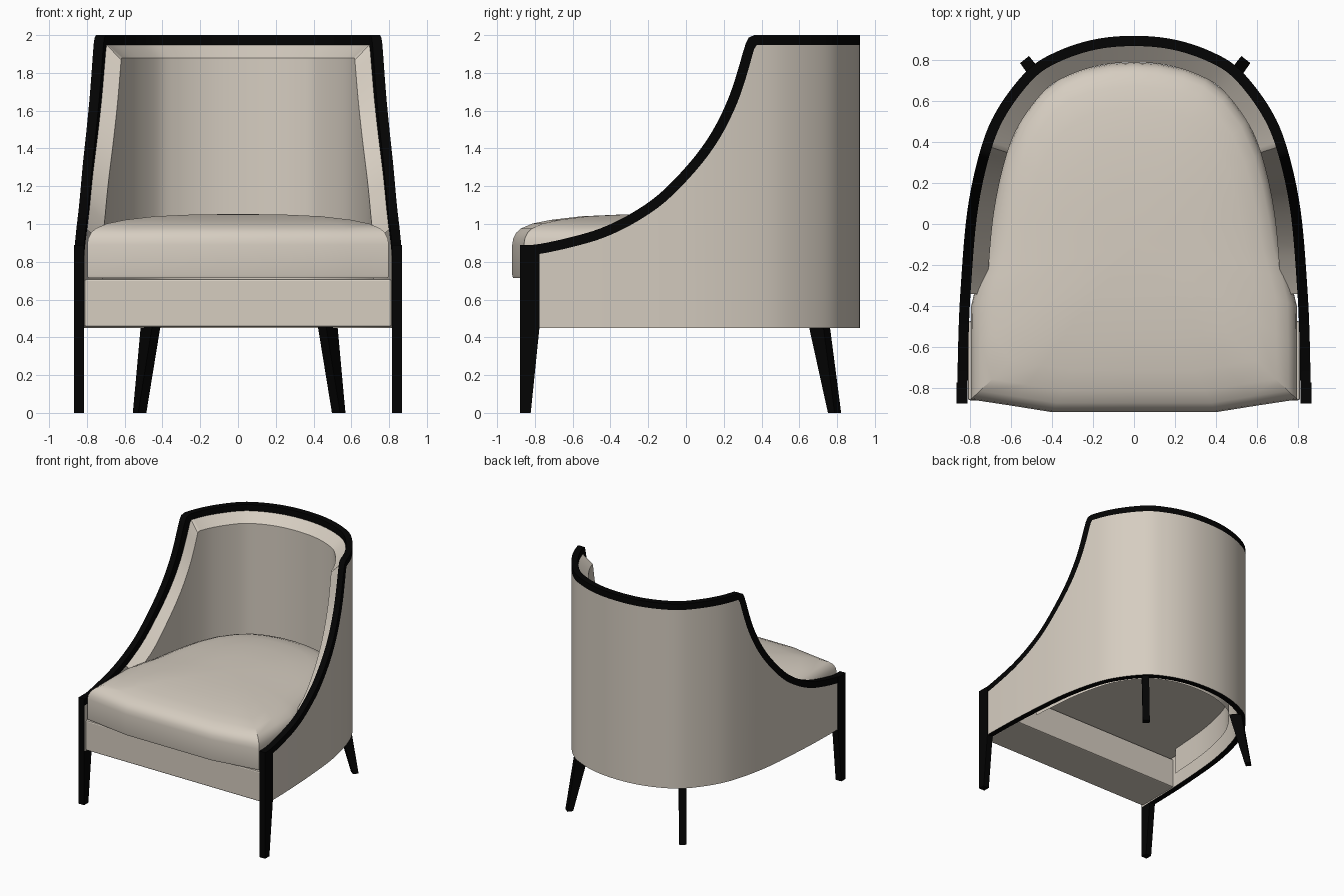
import bpy, bmesh, math
from mathutils import Vector

if "Cube" in bpy.data.objects:
    bpy.data.objects.remove(bpy.data.objects["Cube"])


def material(name, color):
    m = bpy.data.materials.new(name)
    m.use_nodes = True
    m.diffuse_color = color
    m.node_tree.nodes["Principled BSDF"].inputs["Base Color"].default_value = color
    return m


FABRIC = material("beige fabric", (0.67, 0.61, 0.53, 1))
WOOD = material("black wood", (0.001, 0.001, 0.001, 1))


def build(name, verts, faces, mats, indices=None, smooth=True):
    mesh = bpy.data.meshes.new(name)
    mesh.from_pydata(verts, [], faces)
    for m in mats:
        mesh.materials.append(m)
    if indices:
        mesh.polygons.foreach_set("material_index", indices)
    bm = bmesh.new()
    bm.from_mesh(mesh)
    bmesh.ops.recalc_face_normals(bm, faces=bm.faces)
    bm.to_mesh(mesh)
    bm.free()
    obj = bpy.data.objects.new(name, mesh)
    bpy.context.collection.objects.link(obj)
    if smooth:
        bpy.ops.object.select_all(action='DESELECT')
        obj.select_set(True)
        bpy.context.view_layer.objects.active = obj
        bpy.ops.object.shade_smooth_by_angle(angle=math.radians(28))
    return obj


def smooth_path(pts, steps):
    """Catmull-Rom curve through the points."""
    pts = [Vector(p) for p in pts]
    ext = [2 * pts[0] - pts[1]] + pts + [2 * pts[-1] - pts[-2]]
    out = []
    for a, b, c, d in zip(ext, ext[1:], ext[2:], ext[3:]):
        for i in range(steps):
            t = i / steps
            out.append(0.5 * (2 * b + (c - a) * t + (2 * a - 5 * b + 4 * c - d) * t ** 2
                              + (3 * b - a - 3 * c + d) * t ** 3))
    return out + [pts[-1]]


def mirrored(half):
    """Half outline starting away from the centre, ending on it."""
    return half + [(-x, y) for x, y in reversed(half[:-1])]


# U-shaped plan of the shell and the sweep of its top edge
PLAN = smooth_path(mirrored([(.864, -.87), (.86, -.6), (.848, -.32), (.814, .07), (.747, .375),
                             (.662, .57), (.517, .755), (.37, .846), (.19, .903), (0, .92)]), 18)
SWOOP = smooth_path([(-.87, .885), (-.77, .895), (-.61, .93), (-.455, .976), (-.3, 1.05),
                     (-.14, 1.16), (.02, 1.325), (.13, 1.475), (.21, 1.63), (.26, 1.765),
                     (.312, 1.945)], 4)
EDGE = [(-2, .885)] + [tuple(p) for p in SWOOP] + [(.33, 1.985), (.36, 2), (2, 2)]


def top(y):
    """Height of the swept edge."""
    for (y0, z0), (y1, z1) in zip(EDGE, EDGE[1:]):
        if y <= y1:
            return z0 + (z1 - z0) * (y - y0) / (y1 - y0)


def under_trim(y, drop=.052):
    """Swept edge moved inwards by the height of the trim."""
    return min(top(y + drop * math.sin(a)) - drop * math.cos(a)
               for a in (math.pi * (i / 40 - .5) for i in range(41)))


def pad_top(y):
    """Inner edge of the padding, with a wider slope towards the arms."""
    return min(under_trim(y, .055 + .05 * min(max(.37 - y, 0) / .5, 1)), 1.88)


def base(y):
    return .45


def pad_base(y):
    return .49


def sweep(name, rows, mats, indices, closed, start=-9):
    """Sweep rows of (inset, height function) along the plan."""
    verts, count = [], 0
    for i, p in enumerate(PLAN):
        if p.y < start:
            continue
        t = (PLAN[min(i + 1, len(PLAN) - 1)] - PLAN[max(i - 1, 0)]).normalized()
        for inset, height in rows:
            q = p + Vector((-t.y, t.x)) * inset
            verts.append((q.x, q.y, height(q.y)))
        count += 1
    n = len(rows)
    faces, mat_ids = [], []
    for i in range(count - 1):
        for j in range(n if closed else n - 1):
            k = (j + 1) % n
            faces.append((i * n + j, i * n + k, i * n + n + k, i * n + n + j))
            mat_ids.append(indices[j])
    if closed:
        faces += [tuple(range(n)), tuple(range((count - 1) * n, count * n))]
        mat_ids += [0, 0]
    return build(name, verts, faces, mats, mat_ids)


WALL, PAD = .05, .13
sweep("edge_trim", [(0, under_trim), (0, top), (WALL, top), (WALL, under_trim)],
      [WOOD], [0] * 4, True)
sweep("shell_panel", [(WALL, under_trim), (WALL, base), (0, base), (0, under_trim)],
      [FABRIC, WOOD], [0, 1, 0], False)
sweep("back_pad", [(WALL, under_trim), (PAD, pad_top), (PAD, pad_base)],
      [FABRIC], [0, 0], False, start=-.34)


# Seat cushion: outline lofted up the sides and over a soft crown
half = [(0, -.92), (.4, -.92), (.6, -.888), (.798, -.858), (.798, -.6), (.796, -.4),
        (.765, -.27), (.725, -.13), (.695, .05), (.665, .2), (.625, .35), (.555, .51),
        (.455, .64), (.355, .715), (.25, .757), (.12, .783), (0, .79)]
outline = half + [(-x, y) for x, y in half[-2:0:-1]]
rings = [(.995, .715), (1, .73), (1, .89), (.993, .925), (.975, .953), (.945, .976),
         (.87, 1.002), (.75, 1.022), (.55, 1.041), (.3, 1.05)]
n = len(outline)
verts = [(x * k, -.1 + (y + .1) * k, z) for k, z in rings for x, y in outline]
faces = [(r * n + i, r * n + (i + 1) % n, r * n + n + (i + 1) % n, r * n + n + i)
         for r in range(len(rings) - 1) for i in range(n)]
last = len(verts) - n
verts.append((0, -.1, 1.053))
faces += [(last + i, last + (i + 1) % n, last + n) for i in range(n)]
faces.append(tuple(range(n)))
build("seat_cushion", verts, faces, [FABRIC])


def block(name, bottom, upper, mat):
    """Eight-cornered solid between two quads."""
    sides = [(i, (i + 1) % 4, 4 + (i + 1) % 4, 4 + i) for i in range(4)]
    return build(name, bottom + upper, sides + [(0, 1, 2, 3), (4, 5, 6, 7)], [mat], smooth=False)


def rect(x0, x1, y0, y1, z):
    return [(x0, y0, z), (x1, y0, z), (x1, y1, z), (x0, y1, z)]


# Front rail under the cushion
rail = block("front_rail", rect(-.812, .812, -.862, -.475, .455),
             rect(-.812, .812, -.862, -.475, .708), FABRIC)
bevel = rail.modifiers.new("soft_edges", 'BEVEL')
bevel.width = .01
bevel.segments = 2


def radial_quad(side, outer, depth, z):
    """Quad aligned with the shell's curve at the rear corners."""
    out, tan, o = Vector((.62, .78)), Vector((.78, -.62)) * .028, Vector(outer)
    inner = o - out * depth
    return [(side * p.x + .006, p.y, z) for p in (o + tan, o - tan, inner - tan, inner + tan)]


# Legs: tapered front posts and splayed rear legs
for side, label in ((1, "left"), (-1, "right")):
    x0, x1 = sorted((side * .814, side * .867))
    block("front_leg_" + label, rect(x0, x1, -.878, -.822, 0),
          rect(x0, x1, -.878, -.776, .45), WOOD)
    block("front_post_" + label, rect(x0, x1, -.878, -.776, .45),
          rect(x0, x1, -.878, -.776, .89), WOOD)
    block("rear_leg_" + label, radial_quad(side, (.541, .804), .045, 0),
          radial_quad(side, (.499, .744), .098, .46), WOOD)
